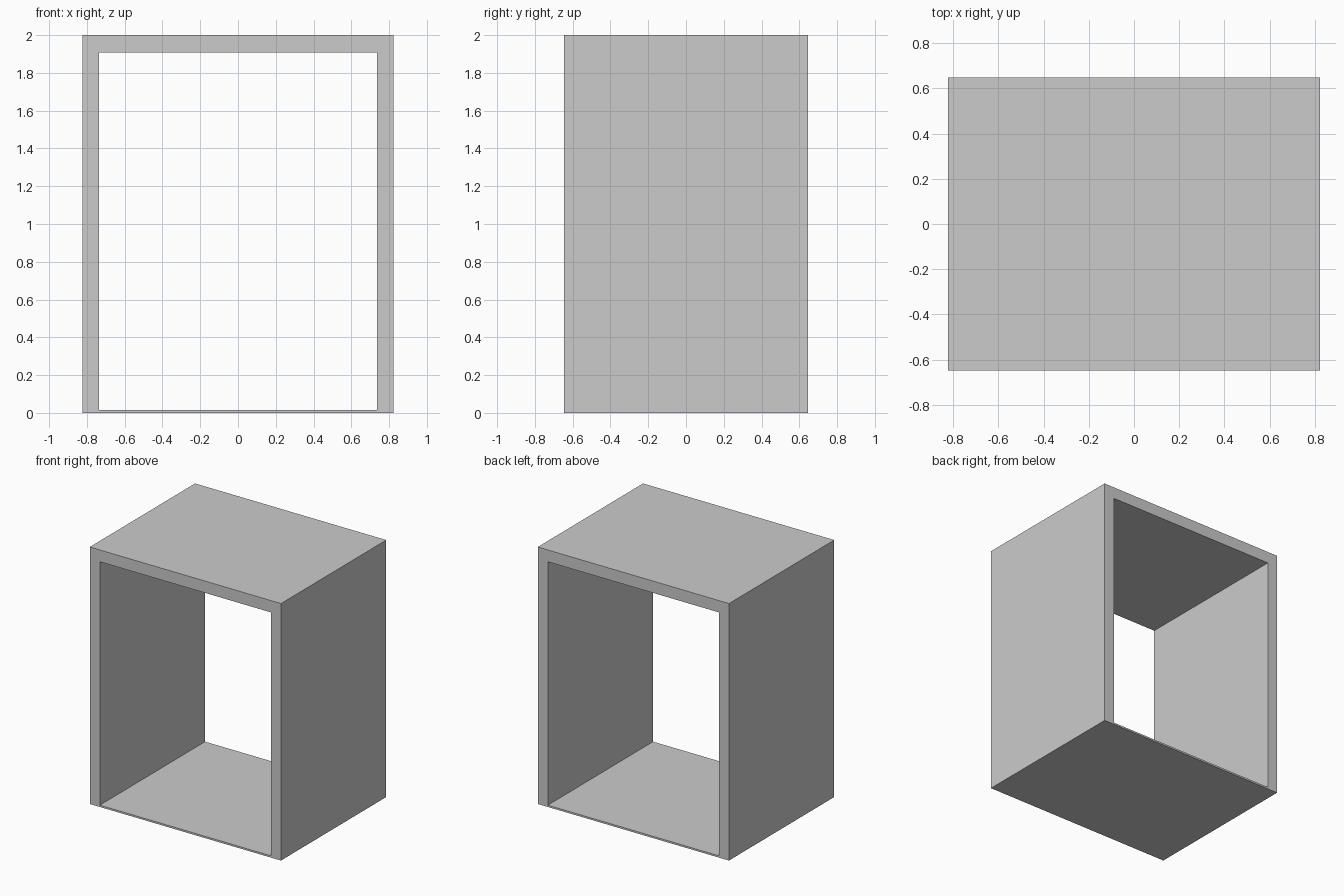
import bpy, bmesh

if "Cube" in bpy.data.objects:
    bpy.data.objects.remove(bpy.data.objects["Cube"])

HALF_DEPTH = 0.647


def rect(half_width, bottom, top):
    return [(-half_width, bottom), (half_width, bottom),
            (half_width, top), (-half_width, top)]


# Open box frame: thick sides and top, thin floor, open front and back
outer = rect(0.823, 0.0, 2.0)
inner = rect(0.736, 0.014, 1.908)

bm = bmesh.new()


def loop(profile, y):
    return [bm.verts.new((x, y, z)) for x, z in profile]


loops = [loop(outer, -HALF_DEPTH), loop(outer, HALF_DEPTH),
         loop(inner, HALF_DEPTH), loop(inner, -HALF_DEPTH)]

# Outside, back rim, inside and front rim
for k in range(4):
    a, b = loops[k], loops[(k + 1) % 4]
    for i in range(4):
        j = (i + 1) % 4
        bm.faces.new((a[i], a[j], b[j], b[i]))
bmesh.ops.recalc_face_normals(bm, faces=bm.faces[:])

mesh = bpy.data.meshes.new("open_box_frame")
bm.to_mesh(mesh)
bm.free()
bpy.context.collection.objects.link(bpy.data.objects.new("open_box_frame", mesh))
